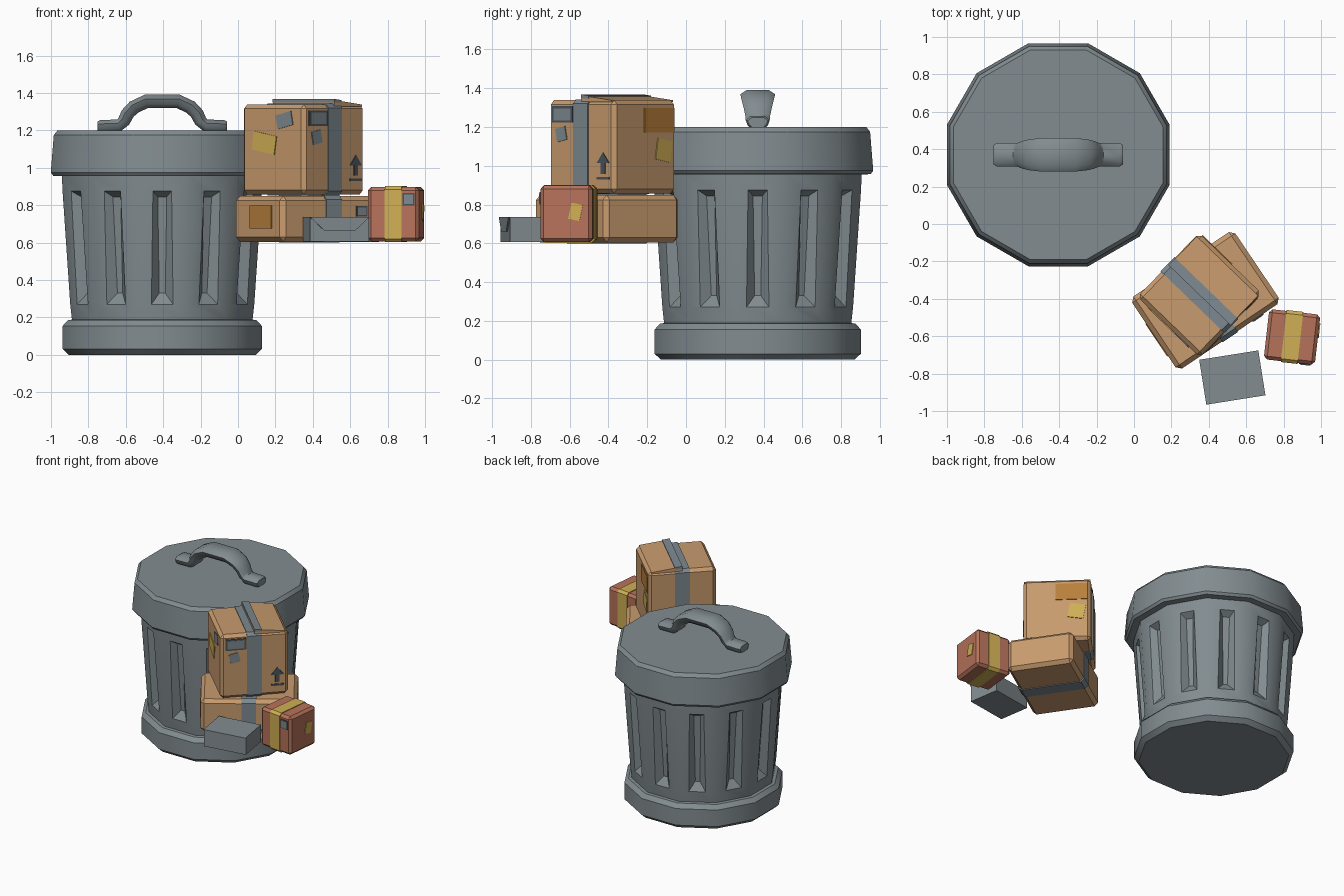
import bpy, bmesh, math
from mathutils import Matrix, Vector

if "Cube" in bpy.data.objects:
    bpy.data.objects.remove(bpy.data.objects["Cube"])

def material(name, r, g, b):
    m = bpy.data.materials.new(name)
    m.diffuse_color = (r, g, b, 1)
    m.use_nodes = True
    m.node_tree.nodes["Principled BSDF"].inputs["Base Color"].default_value = m.diffuse_color
    return m

STEEL = material("can_grey", 0.223, 0.262, 0.279)
TAPE = material("tape_grey", 0.205, 0.25, 0.28)
DARK = material("dark_slate", 0.07, 0.088, 0.10)
CARD = material("cardboard", 0.578, 0.328, 0.156)
BROWN = material("brown_patch", 0.485, 0.215, 0.045)
RED = material("red_card", 0.47, 0.17, 0.105)
YELLOW = material("yellow_tape", 0.63, 0.43, 0.09)

def finish(name, bm, mat, matrix=None, smooth=None):
    bmesh.ops.remove_doubles(bm, verts=bm.verts, dist=1e-5)
    bmesh.ops.recalc_face_normals(bm, faces=bm.faces)
    me = bpy.data.meshes.new(name)
    bm.to_mesh(me)
    bm.free()
    me.materials.append(mat)
    ob = bpy.data.objects.new(name, me)
    bpy.context.collection.objects.link(ob)
    if matrix:
        ob.matrix_world = matrix
    if smooth:
        bpy.ops.object.select_all(action='DESELECT')
        ob.select_set(True)
        bpy.context.view_layer.objects.active = ob
        bpy.ops.object.shade_smooth_by_angle(angle=math.radians(smooth))
    return ob

# ---------- trash can: twelve flat sides ----------
CAN = Matrix.Translation((-0.405, 0.37, 0))
SIDES = 12
TAN = math.tan(math.pi / SIDES)

def lathe(name, profile, mat):
    bm = bmesh.new()
    rings = []
    for a, z in profile:
        r = a / math.cos(math.pi / SIDES)
        rings.append([bm.verts.new((r * math.cos((k + .5) * math.tau / SIDES),
                                    r * math.sin((k + .5) * math.tau / SIDES), z))
                      for k in range(SIDES)])
    for lo, hi in zip(rings, rings[1:]):
        for k in range(SIDES):
            j = (k + 1) % SIDES
            bm.faces.new((lo[k], lo[j], hi[j], hi[k]))
    bm.faces.new(rings[0])
    bm.faces.new(rings[-1])
    return finish(name, bm, mat, CAN, 33)

lathe("can_base", [(0.50, 0), (0.532, 0.03), (0.532, 0.155), (0.505, 0.185), (0.47, 0.19)], STEEL)
lathe("can_lid", [(0.55, 0.955), (0.583, 0.957), (0.596, 0.975), (0.58, 1.175), (0.56, 1.2)], STEEL)

# body: each side has one sunken groove with sloping ends
def body():
    bm = bmesh.new()
    z0, z1, z2, z3 = 0.18, 0.27, 0.875, 0.97
    ap = {z0: 0.482, z1: 0.492, z2: 0.533, z3: 0.537}
    def apothem(z):
        return ap[z1] + (ap[z2] - ap[z1]) * (z - z1) / (z2 - z1)
    for k in range(SIDES):
        rot = Matrix.Rotation(k * math.tau / SIDES, 4, 'Z')
        def P(u, z, d=0.0):
            a = ap.get(z) or apothem(z)
            return bm.verts.new(rot @ Vector((u, d - a, z)))
        c = {z: (P(-ap[z] * TAN, z), P(ap[z] * TAN, z)) for z in ap}
        g = [P(-.058, z1), P(.058, z1), P(.05, z2), P(-.05, z2)]
        i = [P(-.016, z1 + .06, .045), P(.016, z1 + .06, .045),
             P(.024, z2 - .03, .045), P(-.024, z2 - .03, .045)]
        bm.faces.new((c[z0][0], c[z0][1], c[z1][1], g[1], g[0], c[z1][0]))
        bm.faces.new((c[z2][0], g[3], g[2], c[z2][1], c[z3][1], c[z3][0]))
        bm.faces.new((c[z1][0], g[0], g[3], c[z2][0]))
        bm.faces.new((g[1], c[z1][1], c[z2][1], g[2]))
        for n in range(4):
            m = (n + 1) % 4
            bm.faces.new((g[n], g[m], i[m], i[n]))
        bm.faces.new(i)
    finish("can_body", bm, STEEL, CAN, 33)
body()

# lid handle: oval section swept along an arch, mirrored about its middle
def handle():
    half = [(-.345, 1.222, 0, .026, .052), (-.33, 1.222, 0, .034, .062), (-.235, 1.224, 10, .034, .062),
            (-.205, 1.25, 55, .034, .064), (-.185, 1.29, 62, .036, .072), (-.15, 1.325, 40, .037, .082),
            (-.085, 1.355, 12, .037, .09)]
    path = half + [(-x, z, -t, h, w) for x, z, t, h, w in reversed(half)]
    bm = bmesh.new()
    rings = []
    for x, z, t, h, w in path:
        t = math.radians(t)
        ring = []
        for k in range(10):
            a = (k + .5) * math.tau / 10
            n = h * max(-1, min(1, 1.25 * math.sin(a)))
            s = w * math.cos(a) / math.cos(math.pi / 10) * (1 if n > 0 else .85)
            ring.append(bm.verts.new((x - n * math.sin(t), s, z + n * math.cos(t))))
        rings.append(ring)
    for a, b in zip(rings, rings[1:]):
        for k in range(10):
            j = (k + 1) % 10
            bm.faces.new((a[k], a[j], b[j], b[k]))
    bm.faces.new(rings[0])
    bm.faces.new(rings[-1])
    finish("lid_handle", bm, STEEL, CAN, 50)
handle()

# ---------- parcels ----------
def frame(x, y, z, deg):
    return Matrix.Translation((x, y, z)) @ Matrix.Rotation(math.radians(deg), 4, 'Z')

def box(name, fr, size, bevel, mat):
    bm = bmesh.new()
    bmesh.ops.create_cube(bm, size=1, matrix=Matrix.Diagonal((*size, 1)))
    if bevel:
        bmesh.ops.bevel(bm, geom=bm.edges[:], offset=bevel, segments=1, affect='EDGES')
    return finish(name, bm, mat, fr)

# closed band round a box, running over its front, top, back and bottom
def tape(name, fr, size, width, bevel, mat):
    bm = bmesh.new()
    y, z = size[1] / 2 + .005, size[2] / 2 + .005
    pts = [(sy * a, sz * b) for sy, sz, flip in ((1, 1, 0), (-1, 1, 1), (-1, -1, 0), (1, -1, 1))
           for a, b in ([(y, z - bevel), (y - bevel, z)][::-1 if flip else 1])]
    lo = [bm.verts.new((-width / 2, *p)) for p in pts]
    hi = [bm.verts.new((width / 2, *p)) for p in pts]
    for k in range(8):
        j = (k + 1) % 8
        bm.faces.new((lo[k], lo[j], hi[j], hi[k]))
    bm.faces.new(lo)
    bm.faces.new(hi)
    finish(name, bm, mat, fr)

def rect(u, v, w, h, deg=0):
    c, s = math.cos(math.radians(deg)), math.sin(math.radians(deg))
    return [(u + a * w / 2 * c - b * h / 2 * s, v + a * w / 2 * s + b * h / 2 * c)
            for a, b in ((-1, -1), (1, -1), (1, 1), (-1, 1))]

# thin plate on a side of a box: turn 0 = front, 90 = right, -90 = left
def plate(name, fr, turn, dist, pts, mat, thick=.005):
    bm = bmesh.new()
    f = bm.faces.new([bm.verts.new((u, -dist + .001, v)) for u, v in pts])
    ext = bmesh.ops.extrude_face_region(bm, geom=[f])
    bmesh.ops.translate(bm, vec=(0, -thick - .001, 0),
                        verts=[e for e in ext["geom"] if isinstance(e, bmesh.types.BMVert)])
    finish(name, bm, mat, fr @ Matrix.Rotation(math.radians(turn), 4, 'Z'))

# wedge across the top of a box, given as an x-z outline
def wedge(name, fr, outline, y, mat):
    bm = bmesh.new()
    a = [bm.verts.new((x, -y, z)) for x, z in outline]
    b = [bm.verts.new((x, y, z)) for x, z in outline]
    n = len(a)
    for k in range(n):
        bm.faces.new((a[k], a[(k + 1) % n], b[(k + 1) % n], b[k]))
    bm.faces.new(a)
    bm.faces.new(b)
    finish(name, bm, mat, fr)

# large box with a lifted top flap
S, F = (0.475, 0.465, 0.48), frame(0.35, -0.38, 1.098, 46)
box("large_box", F, S, .022, CARD)
tape("large_box_tape", F, S, .105, .022, TAPE)
wedge("large_box_flap", F, [(0, .23), (0, .265), (.215, .24), (.215, .23)], .228, CARD)
wedge("large_box_flap_tape", F, [(0, .25), (0, .27), (.0525, .264), (.0525, .25)], .231, TAPE)
plate("large_box_label_frame", F, 0, .2325, rect(-.13, .167, .145, .085), DARK)
plate("large_box_label", F, 0, .2325, rect(-.13, .167, .12, .062), TAPE, .007)
plate("large_box_sticker", F, 0, .2325, rect(-.14, .065, .07, .07, 12), TAPE)
plate("arrow_sign", F, 0, .2325, [(.145, -.14), (.175, -.14), (.175, -.085), (.205, -.085),
      (.16, -.03), (.115, -.085), (.145, -.085)], DARK)
plate("arrow_bar", F, 0, .2325, rect(.16, -.162, .09, .014), DARK)
plate("left_yellow_patch", F, -90, .2375, rect(-.06, .035, .17, .1, -10), YELLOW)
plate("left_grey_patch", F, -90, .2375, rect(.09, .157, .115, .075, 12), TAPE)
plate("right_brown_patch", F, 90, .2375, rect(.1, .137, .22, .125), BROWN)
plate("right_yellow_patch", F, 90, .2375, rect(.135, -.018, .11, .11, -10), YELLOW)

# flat box underneath
S, F = (0.665, 0.465, 0.245), frame(0.382, -0.408, 0.727, 34)
box("flat_box", F, S, .025, CARD)
tape("flat_box_tape", F, S, .1, .025, TAPE)
plate("flat_box_patch", F, -90, .3325, rect(.03, .01, .21, .125), BROWN)
plate("flat_box_label_frame", F, 0, .2325, rect(.18, .04, .07, .055), DARK)
plate("flat_box_label", F, 0, .2325, rect(.18, .04, .055, .04), TAPE, .007)

# small red box
S, F = (0.275, 0.27, 0.29), frame(0.845, -0.604, 0.752, -6.5)
box("red_box", F, S, .018, RED)
tape("red_box_tape", F, S, .09, .018, YELLOW)
plate("red_box_label_frame", F, 0, .135, rect(.083, .08, .062, .066), DARK)
plate("red_box_label", F, 0, .135, rect(.083, .08, .048, .052), TAPE, .007)
plate("red_box_patch", F, 90, .1375, rect(.05, .01, .06, .085, -12), YELLOW)

# padded envelope with a folded flap
S, F = (0.32, 0.235, 0.13), frame(0.525, -0.817, 0.671, 9)
box("envelope", F, S, 0, STEEL)
plate("envelope_flap", F, 0, .1175, [(-.16, .065), (-.08, -.01), (.08, -.01), (.16, .065)], STEEL, .008)
